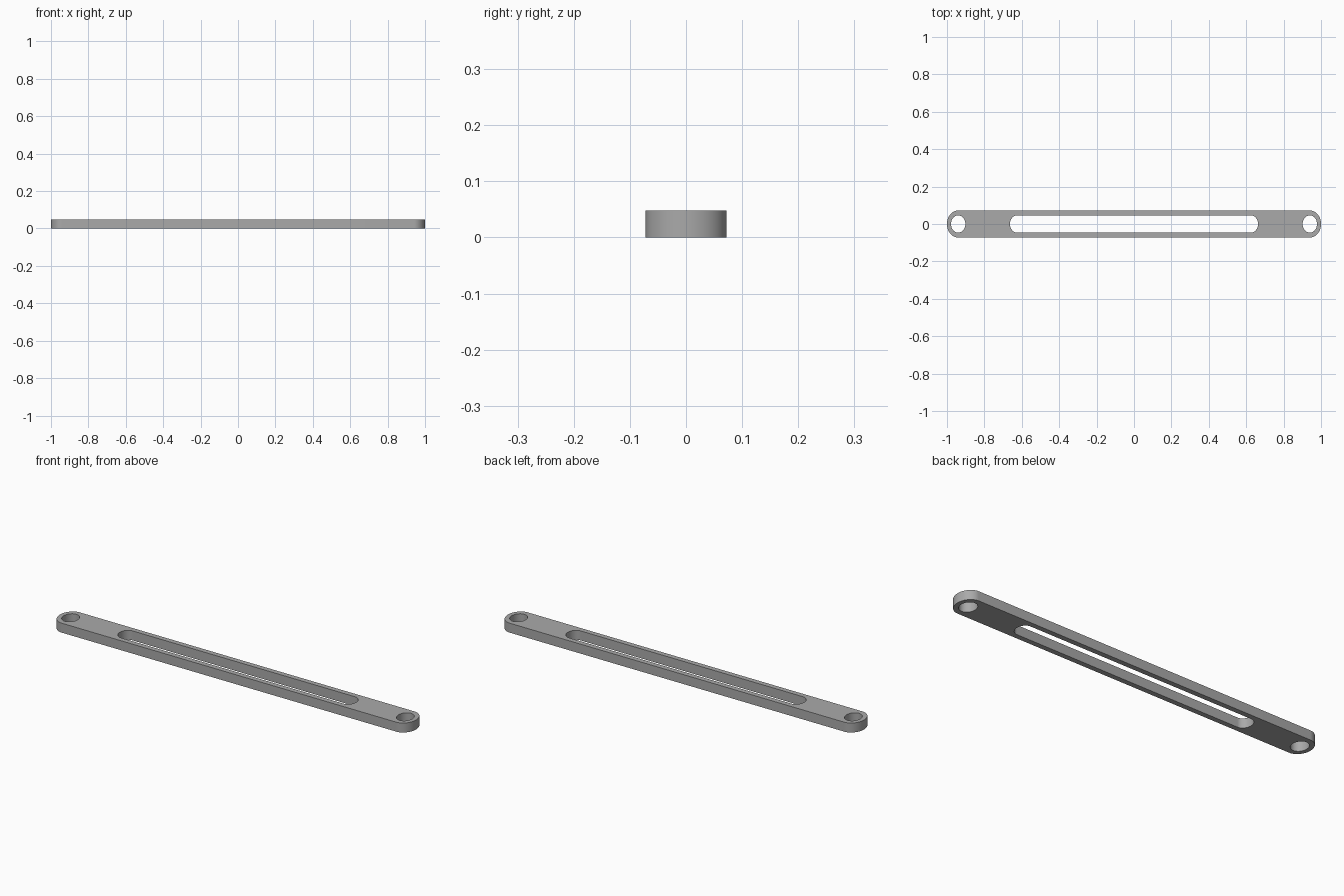
import bpy, bmesh
from math import cos, sin, pi

cube = bpy.data.objects.get("Cube")
if cube:
    bpy.data.objects.remove(cube, do_unlink=True)

HEIGHT = 0.048
STRETCH = 0.835   # rounded ends are slightly narrower along x
STEPS = 32        # segments per half round

grey = bpy.data.materials.new("plain grey")
grey.use_nodes = True
colour = (0.4, 0.4, 0.4, 1)
grey.diffuse_color = colour
grey.node_tree.nodes["Principled BSDF"].inputs["Base Color"].default_value = colour


def rounded_outline(centre, half_straight, radius):
    """Outline of a slot along x; a plain oval when half_straight is 0."""
    points = []
    for side in (1, -1):
        for i in range(STEPS + 1):
            if half_straight == 0 and i == STEPS:
                continue
            a = -pi / 2 + pi * i / STEPS
            points.append((centre + side * (half_straight + radius * STRETCH * cos(a)),
                           side * radius * sin(a)))
    return points


# Link bar: outer outline, long centre slot and a hole at each end
curve = bpy.data.curves.new("link_bar", "CURVE")
curve.dimensions = "2D"
curve.fill_mode = "BOTH"
curve.extrude = HEIGHT / 2
for outline in (rounded_outline(0, 0.94, 0.072),
                rounded_outline(0, 0.625, 0.046),
                rounded_outline(-0.94, 0, 0.046),
                rounded_outline(0.94, 0, 0.046)):
    spline = curve.splines.new("POLY")
    spline.points.add(len(outline) - 1)
    for point, (x, y) in zip(spline.points, outline):
        point.co = (x, y, 0, 1)
    spline.use_cyclic_u = True

bar = bpy.data.objects.new("link_bar", curve)
bpy.context.collection.objects.link(bar)
bpy.ops.object.select_all(action="DESELECT")
bar.select_set(True)
bpy.context.view_layer.objects.active = bar
bpy.ops.object.convert(target="MESH")

# Weld caps to walls and stand the bar on the ground
mesh = bar.data
bm = bmesh.new()
bm.from_mesh(mesh)
bmesh.ops.remove_doubles(bm, verts=bm.verts, dist=1e-5)
bmesh.ops.recalc_face_normals(bm, faces=bm.faces)
bmesh.ops.translate(bm, verts=bm.verts, vec=(0, 0, HEIGHT / 2))
bm.to_mesh(mesh)
bm.free()
mesh.materials.clear()
mesh.materials.append(grey)
bpy.ops.object.shade_smooth_by_angle()
